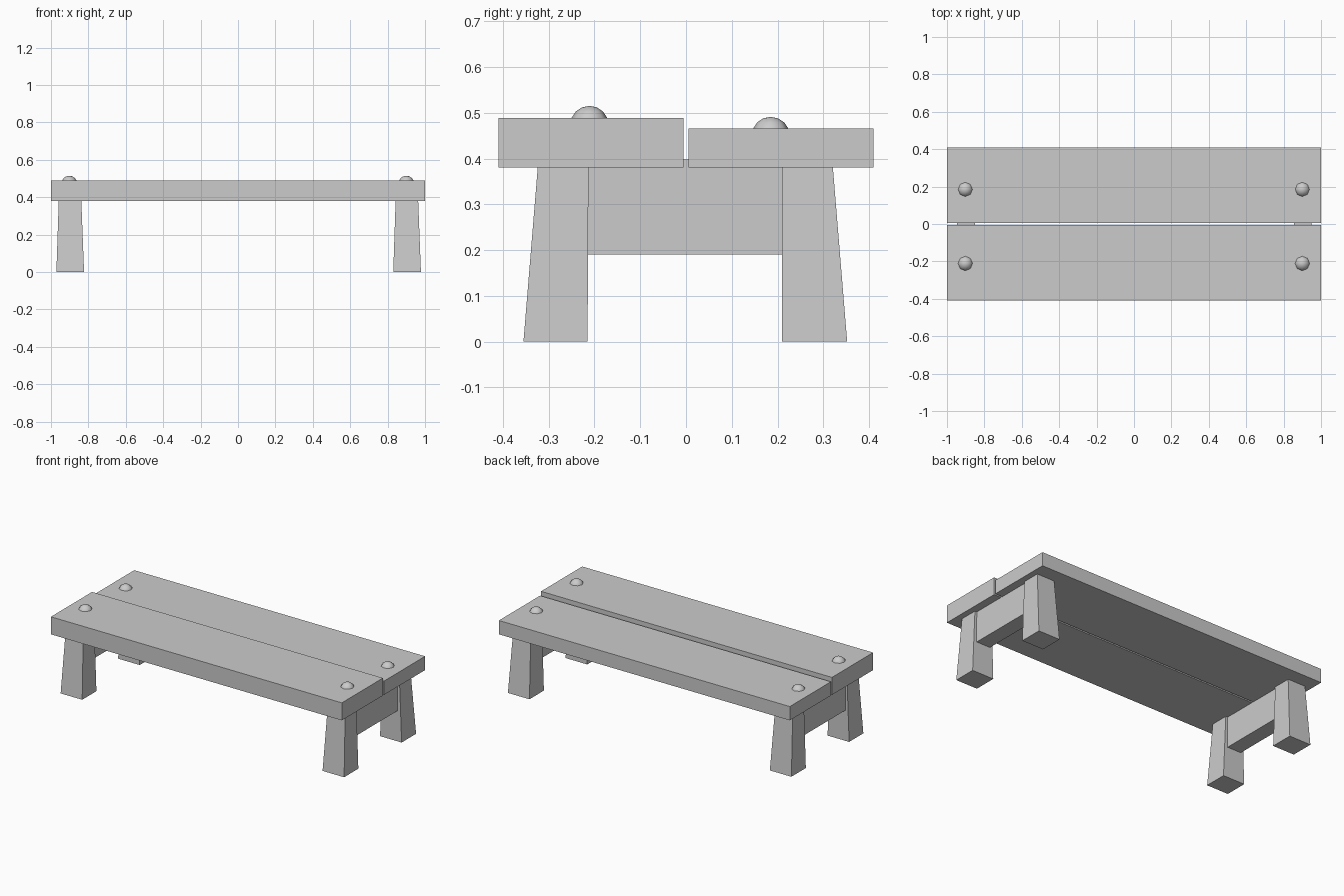
import bpy, bmesh
from mathutils import Vector

if "Cube" in bpy.data.objects:
    bpy.data.objects.remove(bpy.data.objects["Cube"])


def finish(name, bm):
    mesh = bpy.data.meshes.new(name)
    bmesh.ops.recalc_face_normals(bm, faces=bm.faces)
    bm.to_mesh(mesh)
    bm.free()
    obj = bpy.data.objects.new(name, mesh)
    bpy.context.collection.objects.link(obj)
    return obj


def tapered_box(name, bottom, top, z0, z1):
    """Box whose bottom and top rectangles are given as (x0, x1, y0, y1)."""
    bm = bmesh.new()
    rings = []
    for (x0, x1, y0, y1), z in ((bottom, z0), (top, z1)):
        corners = ((x0, y0), (x1, y0), (x1, y1), (x0, y1))
        rings.append([bm.verts.new((x, y, z)) for x, y in corners])
    low, high = rings
    bm.faces.new(low[::-1])
    bm.faces.new(high)
    for i in range(4):
        j = (i + 1) % 4
        bm.faces.new((low[i], low[j], high[j], high[i]))
    return finish(name, bm)


def box(name, rect, z0, z1):
    return tapered_box(name, rect, rect, z0, z1)


def bolt(name, x, y, z):
    """Low-poly ball sunk into a plank so only a shallow dome shows."""
    bm = bmesh.new()
    bmesh.ops.create_uvsphere(bm, u_segments=8, v_segments=8, radius=0.042)
    bmesh.ops.translate(bm, verts=bm.verts, vec=Vector((x, y, z)))
    for f in bm.faces:
        f.smooth = True
    finish(name, bm)


# Two seat planks, the front one thicker
box("front_plank", (-1, 1, -0.409, -0.005), 0.38, 0.489)
box("back_plank", (-1, 1, 0.005, 0.409), 0.38, 0.466)

for side, cx in (("left", -0.897), ("right", 0.904)):
    # Legs: inner face upright, the other faces tapering upwards
    tapered_box(side + "_front_leg",
                (cx - 0.074, cx + 0.074, -0.355, -0.215),
                (cx - 0.061, cx + 0.059, -0.323, -0.213), 0, 0.39)
    tapered_box(side + "_back_leg",
                (cx - 0.074, cx + 0.074, 0.210, 0.352),
                (cx - 0.061, cx + 0.059, 0.210, 0.320), 0, 0.39)
    # Crossbar joining the pair of legs
    box(side + "_crossbar", (cx - 0.049, cx + 0.046, -0.23, 0.23), 0.19, 0.398)

    # Bolt heads
    bx = -0.902 if cx < 0 else 0.9
    bolt(side + "_front_bolt", bx, -0.211, 0.473)
    bolt(side + "_back_bolt", bx, 0.185, 0.449)
